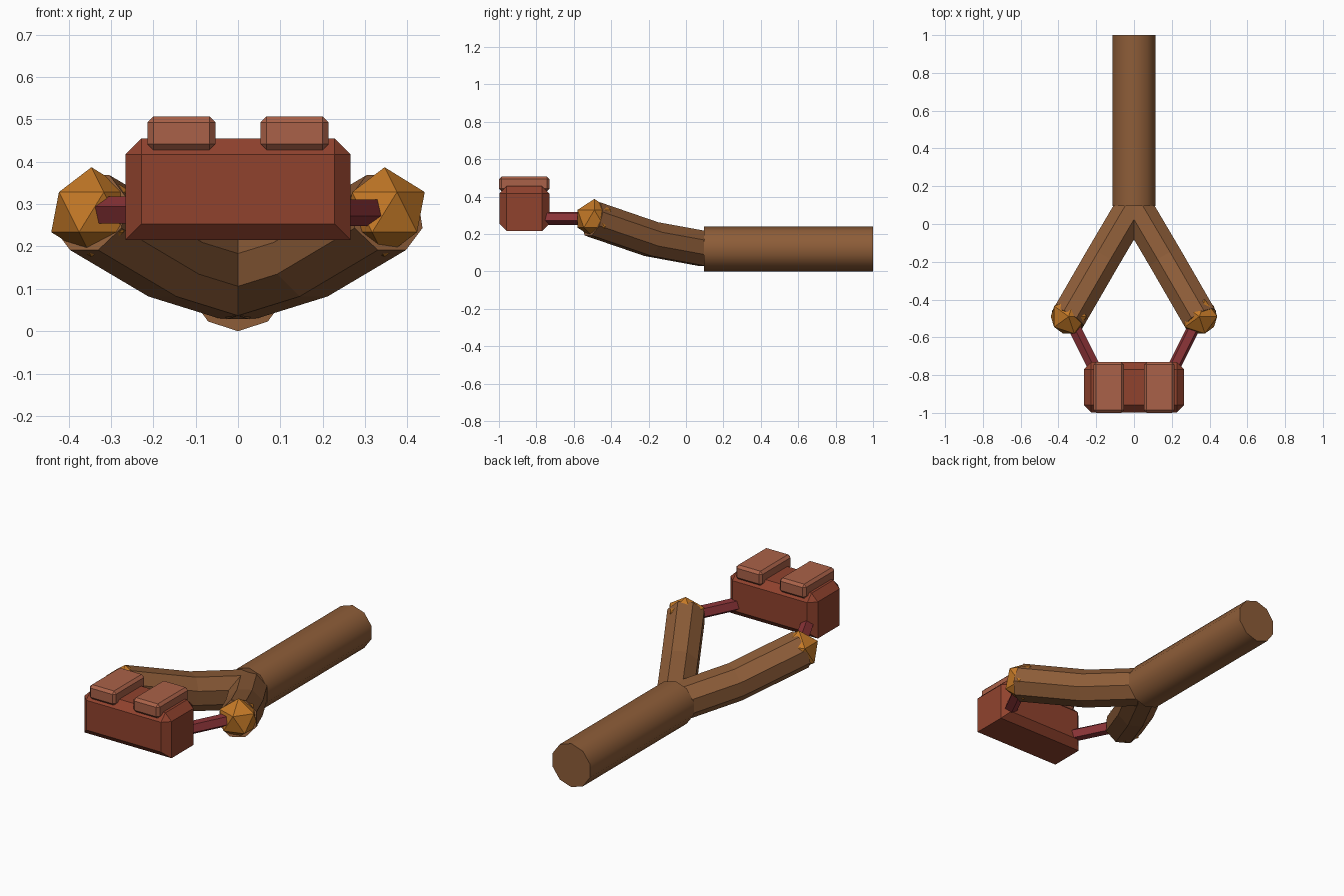
import bpy, bmesh, math
from mathutils import Vector

if "Cube" in bpy.data.objects:
    bpy.data.objects.remove(bpy.data.objects["Cube"])


def material(name, rgb):
    m = bpy.data.materials.new(name)
    m.diffuse_color = (*rgb, 1)
    m.use_nodes = True
    m.node_tree.nodes["Principled BSDF"].inputs["Base Color"].default_value = m.diffuse_color
    return m


WOOD = material("wood", (0.27, 0.11, 0.04))
KNOB = material("amber", (0.55, 0.19, 0.02))
BAND = material("red_band", (0.27, 0.035, 0.04))
LEATHER = material("leather", (0.28, 0.055, 0.027))
PAD = material("light_leather", (0.40, 0.12, 0.065))


def finish(bm, name, mat, smooth=None):
    bmesh.ops.recalc_face_normals(bm, faces=bm.faces)
    me = bpy.data.meshes.new(name)
    bm.to_mesh(me)
    bm.free()
    ob = bpy.data.objects.new(name, me)
    me.materials.append(mat)
    bpy.context.collection.objects.link(ob)
    if smooth:
        bpy.ops.object.select_all(action='DESELECT')
        ob.select_set(True)
        bpy.context.view_layer.objects.active = ob
        bpy.ops.object.shade_smooth_by_angle(angle=math.radians(smooth))
    return ob


def tube(name, points, radius, sides, phase, mat, smooth=None):
    """Sweep a regular polygon along a path; phase is measured from straight up."""
    pts = [Vector(p) for p in points]
    bm = bmesh.new()
    rings = []
    for i, p in enumerate(pts):
        d = (pts[min(i + 1, len(pts) - 1)] - pts[max(i - 1, 0)]).normalized()
        side = d.cross(Vector((0, 0, 1))).normalized()
        up = side.cross(d)
        angles = [phase + math.tau * k / sides for k in range(sides)]
        rings.append([bm.verts.new(p + radius * (math.sin(a) * side + math.cos(a) * up))
                      for a in angles])
    for a, b in zip(rings, rings[1:]):
        for k in range(sides):
            n = (k + 1) % sides
            bm.faces.new((a[k], a[n], b[n], b[k]))
    bm.faces.new(rings[0])
    bm.faces.new(rings[-1])
    return finish(bm, name, mat, smooth)


def box(name, lo, hi, bevel, mat, square_base=False):
    """Chamfered box; square_base leaves the bottom side edges sharp."""
    lo, hi = Vector(lo), Vector(hi)
    bm = bmesh.new()
    bmesh.ops.create_cube(bm, size=1)
    for v in bm.verts:
        v.co = (lo + hi) / 2 + v.co * (hi - lo)
    edges = []
    for e in bm.edges:
        a, b = (v.co for v in e.verts)
        low_side = max(a.z, b.z) < lo.z + 1e-4 and abs(a.y - b.y) > 1e-4
        if not (square_base and low_side):
            edges.append(e)
    bmesh.ops.bevel(bm, geom=edges, offset=bevel, offset_type='OFFSET',
                    segments=1, profile=0.5, affect='EDGES')
    return finish(bm, name, mat)


# Handle
tube("handle", [(0, 0.095, 0.12), (0, 1, 0.12)], 0.12, 10, 0, WOOD, 40)

# Left and right fork arms, knobs, bands and pouch pads
for s, label in ((-1, "left"), (1, "right")):
    tube(f"{label}_fork_arm",
         [(0, 0.1, 0.12), (s * 0.168, -0.185, 0.172), (s * 0.35, -0.5, 0.28)],
         0.1, 8, math.pi / 8, WOOD)

    bm = bmesh.new()
    bmesh.ops.create_icosphere(bm, subdivisions=1, radius=0.106)
    bmesh.ops.translate(bm, verts=bm.verts, vec=(s * 0.346, -0.49, 0.281))
    finish(bm, f"{label}_knob", KNOB)

    tube(f"{label}_band", [(s * 0.34, -0.5, 0.283), (s * 0.19, -0.8, 0.283)],
         0.035, 5, 0 if s < 0 else math.pi, BAND)

    x = sorted((s * 0.053, s * 0.214))
    box(f"{label}_pouch_pad", (x[0], -1.0, 0.428), (x[1], -0.73, 0.507), 0.014, PAD)

# Pouch body
box("pouch", (-0.266, -0.997, 0.215), (0.266, -0.731, 0.455), 0.038, LEATHER, True)
